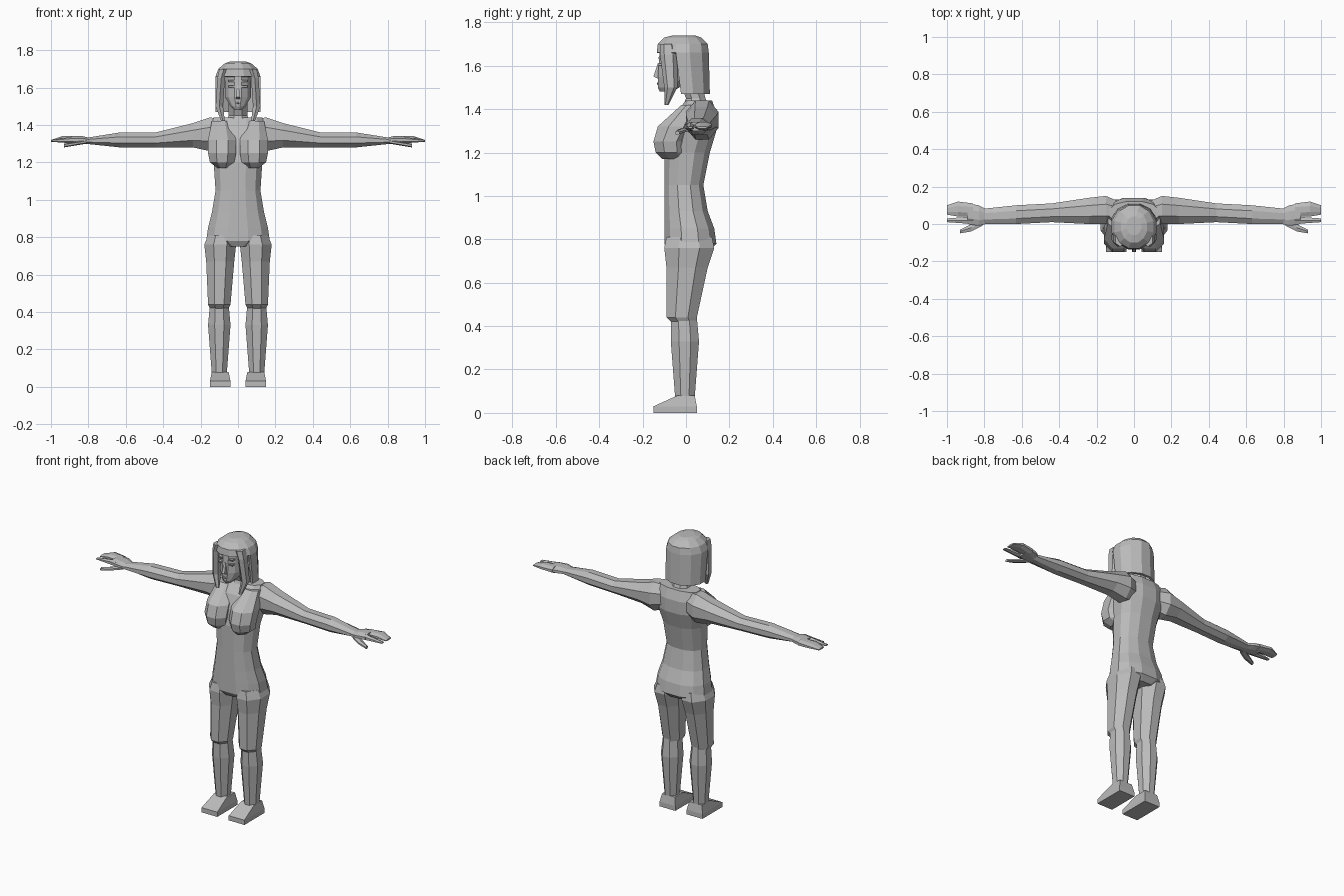
import bpy, bmesh
from math import cos, sin, pi, copysign

default_cube = bpy.data.objects.get("Cube")
if default_cube:
    bpy.data.objects.remove(default_cube, do_unlink=True)

grey = bpy.data.materials.new("plain_grey")
grey.use_nodes = True
grey.diffuse_color = (.5, .5, .5, 1)
grey.node_tree.nodes["Principled BSDF"].inputs["Base Color"].default_value = grey.diffuse_color


def band(z, half, front, back):
    """Level section centred on the body."""
    return z, (-half, half), (front, back)


def side(z, inner, outer, front, back):
    """Level section on the left of the body."""
    return z, (inner, outer), (front, back)


def slice_at(x, front, back, bottom, top):
    """Upright section across the left arm."""
    return x, (front, back), (bottom, top)


def unit_ring(sides, power):
    """Regular polygon with flat sides, stretched to fill a square."""
    ring = []
    for i in range(sides):
        angle = 2 * pi * (i + .5) / sides
        ring.append([copysign(abs(v) ** power, v) for v in (cos(angle), sin(angle))])
    limits = [max(point[k] for point in ring) for k in range(2)]
    return [(a / limits[0], b / limits[1]) for a, b in ring]


def blend(span, factor):
    """Map -1..1 onto a span."""
    low, high = span
    return (low + high + factor * (high - low)) / 2


def loft(name, *sections, along_x=False, sides=8, power=1, mirror=False, remove=None):
    """Skin the sections in order and cap both ends."""
    bm = bmesh.new()
    rings = []
    for position, span_a, span_b in sections:
        ring = []
        for factor_a, factor_b in unit_ring(sides, power):
            a, b = blend(span_a, factor_a), blend(span_b, factor_b)
            ring.append(bm.verts.new((position, a, b) if along_x else (a, b, position)))
        rings.append(ring)
    for lower, upper in zip(rings, rings[1:]):
        for i in range(sides):
            bm.faces.new((lower[i - 1], lower[i], upper[i], upper[i - 1]))
    bm.faces.new(rings[0])
    bm.faces.new(rings[-1])
    bmesh.ops.recalc_face_normals(bm, faces=bm.faces[:])
    if remove:
        unwanted = [face for face in bm.faces if remove(face.calc_center_median())]
        bmesh.ops.delete(bm, geom=unwanted, context="FACES")
    mesh = bpy.data.meshes.new(name)
    bm.to_mesh(mesh)
    bm.free()
    mesh.materials.append(grey)
    obj = bpy.data.objects.new(name, mesh)
    bpy.context.collection.objects.link(obj)
    if mirror:
        obj.modifiers.new("both_sides", "MIRROR")
    return obj


# Torso and neck
loft("torso",
     band(z=.75, half=.09, front=-.08, back=.11),
     band(z=.78, half=.17, front=-.1, back=.14),
     band(z=.85, half=.16, front=-.1, back=.13),
     band(z=.93, half=.14, front=-.1, back=.1),
     band(z=1.05, half=.12, front=-.1, back=.08),
     band(z=1.2, half=.13, front=-.1, back=.11),
     band(z=1.3, half=.15, front=-.08, back=.14),
     band(z=1.38, half=.15, front=-.05, back=.14),
     band(z=1.44, half=.13, front=0, back=.12),
     sides=12, power=.85)
loft("neck",
     band(z=1.4, half=.07, front=-.02, back=.11),
     band(z=1.45, half=.05, front=0, back=.09),
     band(z=1.55, half=.05, front=-.04, back=.06))

# Chest
loft("breast",
     side(z=1.17, inner=.05, outer=.11, front=-.11, back=0),
     side(z=1.2, inner=.02, outer=.15, front=-.14, back=0),
     side(z=1.25, inner=.01, outer=.16, front=-.15, back=0),
     side(z=1.32, inner=.01, outer=.16, front=-.13, back=.04),
     side(z=1.42, inner=.04, outer=.14, front=-.02, back=.06),
     mirror=True)

# Legs and feet
loft("thigh",
     side(z=.81, inner=.02, outer=.16, front=-.09, back=.12),
     side(z=.76, inner=.01, outer=.18, front=-.1, back=.13),
     side(z=.67, inner=.02, outer=.17, front=-.09, back=.1),
     side(z=.44, inner=.04, outer=.16, front=-.09, back=.05),
     side(z=.42, inner=.05, outer=.15, front=-.07, back=.05),
     mirror=True)
loft("lower_leg",
     side(z=.44, inner=.05, outer=.15, front=-.07, back=.05),
     side(z=.33, inner=.04, outer=.16, front=-.07, back=.06),
     side(z=.07, inner=.06, outer=.14, front=-.05, back=.04),
     mirror=True)
loft("foot",
     side(z=.08, inner=.05, outer=.14, front=-.04, back=.04),
     side(z=.03, inner=.04, outer=.15, front=-.15, back=.05),
     side(z=0, inner=.04, outer=.15, front=-.15, back=.05),
     sides=4, mirror=True)

# Arms
loft("arm",
     slice_at(x=.08, front=.01, back=.12, bottom=1.28, top=1.43),
     slice_at(x=.15, front=0, back=.15, bottom=1.26, top=1.44),
     slice_at(x=.24, front=0, back=.14, bottom=1.28, top=1.41),
     slice_at(x=.44, front=.01, back=.11, bottom=1.28, top=1.36),
     slice_at(x=.63, front=0, back=.1, bottom=1.28, top=1.36),
     slice_at(x=.82, front=0, back=.08, bottom=1.3, top=1.33),
     along_x=True, mirror=True)

# Hands
loft("palm",
     slice_at(x=.79, front=0, back=.08, bottom=1.3, top=1.33),
     slice_at(x=.83, front=-.01, back=.1, bottom=1.3, top=1.34),
     slice_at(x=.89, front=0, back=.11, bottom=1.3, top=1.34),
     along_x=True, mirror=True)
loft("fingers",
     slice_at(x=.86, front=.04, back=.11, bottom=1.3, top=1.34),
     slice_at(x=.94, front=.04, back=.12, bottom=1.31, top=1.34),
     slice_at(x=1, front=.05, back=.1, bottom=1.31, top=1.32),
     along_x=True, mirror=True)
loft("forefinger",
     slice_at(x=.86, front=0, back=.04, bottom=1.3, top=1.34),
     slice_at(x=1, front=.01, back=.03, bottom=1.31, top=1.32),
     along_x=True, sides=6, mirror=True)
loft("thumb",
     slice_at(x=.81, front=-.01, back=.03, bottom=1.3, top=1.32),
     slice_at(x=.87, front=-.04, back=0, bottom=1.29, top=1.31),
     slice_at(x=.93, front=-.05, back=-.03, bottom=1.28, top=1.3),
     along_x=True, sides=6, mirror=True)

# Head
loft("head",
     band(z=1.48, half=.02, front=-.12, back=-.07),
     band(z=1.5, half=.04, front=-.13, back=-.03),
     band(z=1.55, half=.07, front=-.13, back=.05),
     band(z=1.69, half=.07, front=-.12, back=.08),
     band(z=1.72, half=.05, front=-.08, back=.05),
     sides=12)

# Facial features
loft("nose",
     band(z=1.54, half=.01, front=-.13, back=-.1),
     band(z=1.55, half=.01, front=-.15, back=-.1),
     band(z=1.61, half=.005, front=-.13, back=-.1),
     sides=4)
loft("lips",
     band(z=1.51, half=.01, front=-.13, back=-.1),
     band(z=1.517, half=.02, front=-.134, back=-.1),
     band(z=1.525, half=.01, front=-.13, back=-.1),
     sides=6)
for name, height in (("eye", 1.6), ("eyebrow", 1.63)):
    loft(name,
         side(z=height, inner=.02, outer=.05, front=-.125, back=-.1),
         side(z=height + .01, inner=.02, outer=.05, front=-.128, back=-.1),
         sides=4, mirror=True)


# Hair: an open-fronted shell with long strands framing the face
def hair_opening(centre):
    return centre.z < 1.48 or (centre.z < 1.66 and centre.y < -.05)


hair = loft("hair",
            band(z=1.47, half=.12, front=-.1, back=.11),
            band(z=1.66, half=.12, front=-.135, back=.105),
            band(z=1.7, half=.105, front=-.13, back=.1),
            band(z=1.73, half=.07, front=-.1, back=.07),
            band(z=1.74, half=.04, front=-.06, back=.04),
            sides=12, remove=hair_opening)
shell = hair.modifiers.new("thickness", "SOLIDIFY")
shell.thickness = .015
shell.offset = -1
loft("front_strand",
     side(z=1.7, inner=.05, outer=.1, front=-.12, back=-.05),
     side(z=1.65, inner=.07, outer=.11, front=-.12, back=-.04),
     side(z=1.5, inner=.08, outer=.12, front=-.1, back=-.04),
     side(z=1.42, inner=.07, outer=.09, front=-.1, back=-.08),
     sides=6, mirror=True)
